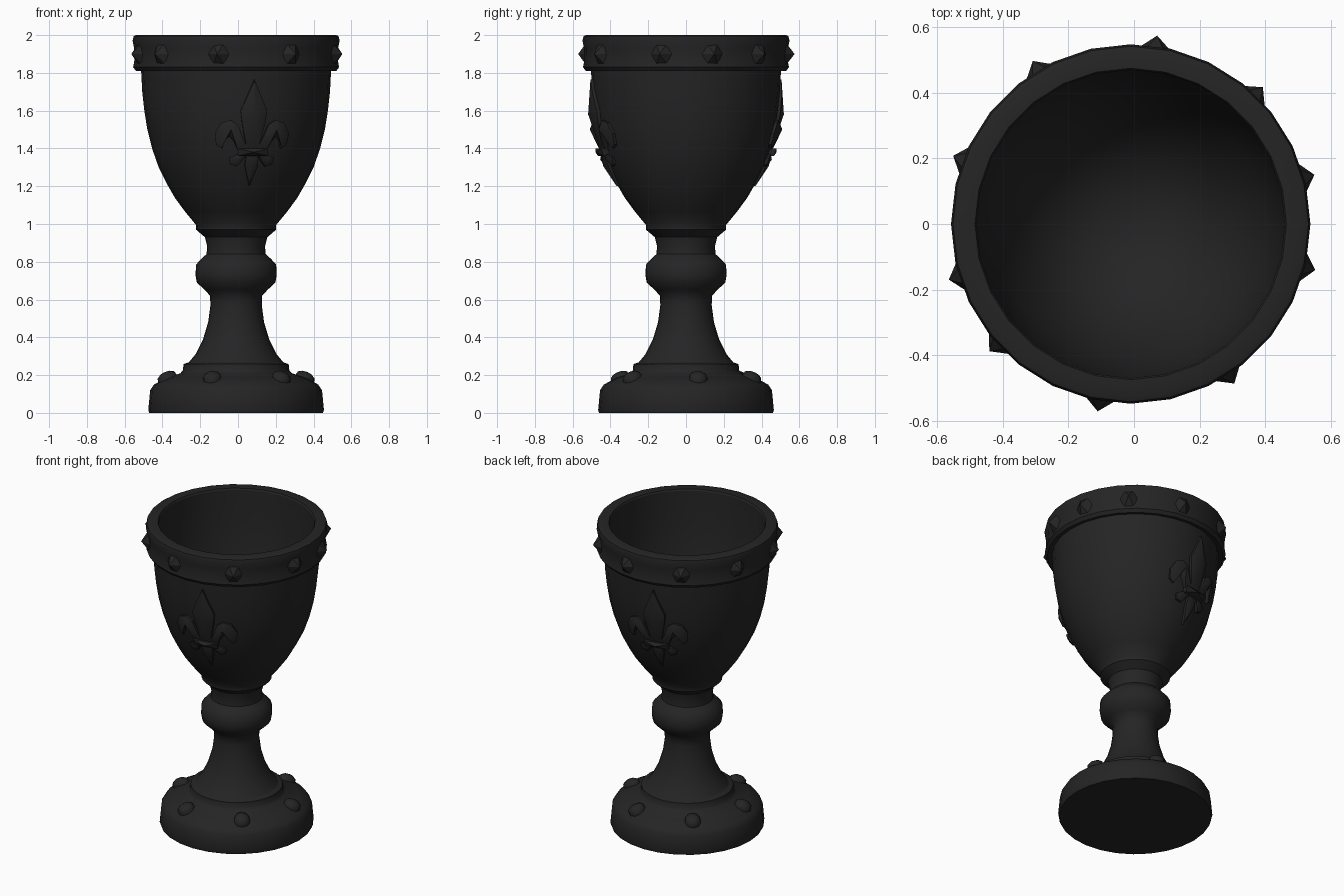
import bpy, bmesh, math
from mathutils import Vector

if "Cube" in bpy.data.objects:
    bpy.data.objects.remove(bpy.data.objects["Cube"])

AX = -0.01          # the cup axis sits slightly left of centre
SIDES = 28

iron = bpy.data.materials.new("dark iron")
iron.diffuse_color = (0.018, 0.018, 0.018, 1)
iron.use_nodes = True
iron.node_tree.nodes["Principled BSDF"].inputs["Base Color"].default_value = iron.diffuse_color


def finish(name, bm, angle=40):
    bmesh.ops.remove_doubles(bm, verts=bm.verts, dist=1e-5)
    me = bpy.data.meshes.new(name)
    bm.to_mesh(me)
    bm.free()
    me.materials.append(iron)
    ob = bpy.data.objects.new(name, me)
    bpy.context.collection.objects.link(ob)
    bpy.ops.object.select_all(action='DESELECT')
    ob.select_set(True)
    bpy.context.view_layer.objects.active = ob
    bpy.ops.object.shade_smooth_by_angle(angle=math.radians(angle))
    return ob


def polar(a, r, z):
    return Vector((AX + r * math.cos(a), r * math.sin(a), z))


def lathe(name, profile):
    """Revolve an (r, z) profile listed bottom-outside to top-inside."""
    bm = bmesh.new()
    rings = []
    for r, z in profile:
        if r == 0:
            rings.append([bm.verts.new((AX, 0, z))] * SIDES)
        else:
            rings.append([bm.verts.new(polar(math.tau * i / SIDES, r, z)) for i in range(SIDES)])
    for lo, hi in zip(rings, rings[1:]):
        for i in range(SIDES):
            j = (i + 1) % SIDES
            quad = list(dict.fromkeys([lo[i], lo[j], hi[j], hi[i]]))
            bm.faces.new(quad)
    return finish(name, bm)


# Foot, stem, bowl and rim share their end rings
lathe("foot", [(0, 0), (0.46, 0), (0.465, 0.015), (0.455, 0.12), (0.435, 0.15), (0.37, 0.185),
               (0.295, 0.21), (0.282, 0.225), (0.278, 0.258), (0.25, 0.268)])
lathe("stem", [(0.25, 0.268), (0.215, 0.31), (0.175, 0.39), (0.148, 0.48), (0.136, 0.57),
               (0.138, 0.62), (0.165, 0.65), (0.208, 0.69), (0.215, 0.73), (0.212, 0.785),
               (0.185, 0.815), (0.157, 0.84), (0.153, 0.88), (0.165, 0.93)])
OUTER = [(0.165, 0.93), (0.212, 0.97), (0.212, 0.995), (0.27, 1.065), (0.325, 1.14),
         (0.365, 1.21), (0.41, 1.3), (0.445, 1.4), (0.47, 1.5), (0.486, 1.6), (0.497, 1.7), (0.503, 1.815)]
lathe("bowl_outside", OUTER)
lathe("rim", [(0.503, 1.815), (0.53, 1.81), (0.545, 1.83), (0.538, 1.87), (0.54, 1.93),
              (0.548, 1.97), (0.542, 1.995), (0.53, 2.0), (0.475, 2.0), (0.47, 1.99)])
lathe("bowl_inside", [(0.47, 1.99), (0.465, 1.8), (0.45, 1.6), (0.41, 1.4), (0.33, 1.22),
                      (0.23, 1.1), (0.12, 1.04), (0, 1.02)])


def bowl_radius(z):
    for (r0, z0), (r1, z1) in zip(OUTER, OUTER[1:]):
        if z0 <= z <= z1:
            return r0 + (r1 - r0) * (z - z0) / (z1 - z0)
    return OUTER[-1][0]


# Pointed studs around the rim
bm = bmesh.new()
for deg in (82, 46, 15, -14, -57, -100, -138, -163, 159, 121):
    a = math.radians(deg)
    tip = bm.verts.new(polar(a, 0.58, 1.9))
    base = [bm.verts.new(polar(a + 0.12 * math.cos(t), 0.53, 1.9 + 0.07 * math.sin(t)))
            for t in (math.tau * k / 6 for k in range(6))]
    for k in range(6):
        bm.faces.new((base[k], base[(k + 1) % 6], tip))
finish("rim_studs", bm, 20)

# Round studs on the foot
bm = bmesh.new()
for k in range(6):
    a = math.radians(10 + 60 * k)
    prev = None
    for rad, h in ((0.05, -0.005), (0.045, 0.017), (0.025, 0.029), (0, 0.033)):
        ring = []
        for i in range(10):
            t = math.tau * i / 10
            dr = rad * math.cos(t)
            side = rad * math.sin(t)
            ring.append(bm.verts.new(polar(a + side / 0.37, 0.37 + dr + h * 0.45, 0.183 - dr * 0.45 + h)))
        if prev:
            for i in range(10):
                j = (i + 1) % 10
                bm.faces.new((prev[i], prev[j], ring[j], ring[i]))
        prev = ring
finish("foot_studs", bm, 50)

# Fleur-de-lis relief: outlines (u, z), each with a raised ridge line
PETAL = [(0, 1.765), (0.035, 1.68), (0.07, 1.6), (0.06, 1.53), (0.03, 1.4),
         (-0.03, 1.4), (-0.06, 1.53), (-0.07, 1.6), (-0.035, 1.68)]
LEAF = [(0.025, 1.4), (0.055, 1.46), (0.08, 1.525), (0.12, 1.55), (0.17, 1.535), (0.2, 1.48),
        (0.19, 1.42), (0.16, 1.4), (0.15, 1.44), (0.125, 1.465), (0.1, 1.44), (0.075, 1.39)]
LEAF_MID = (0.115, 1.5)
BAND = [(-0.075, 1.4), (0.075, 1.4), (0.075, 1.36), (-0.075, 1.36)]
TAIL = [(-0.03, 1.365), (0.03, 1.365), (0.035, 1.31), (0, 1.2), (-0.035, 1.31)]
CURL = [(0.03, 1.365), (0.075, 1.37), (0.12, 1.35), (0.11, 1.315), (0.075, 1.305), (0.05, 1.335)]


def relief(bm, angle, outline, mid, edge_h, mid_h):
    def put(u, z, h):
        r = bowl_radius(z)
        return bm.verts.new(polar(angle + u / r, r + h, z))
    low = [put(u, z, -0.015) for u, z in outline]
    top = [put(u, z, edge_h) for u, z in outline]
    peak = put(*mid, mid_h)
    faces = []
    for i in range(len(low)):
        j = (i + 1) % len(low)
        faces.append(bm.faces.new((low[i], low[j], top[j], top[i])))
        faces.append(bm.faces.new((top[i], top[j], peak)))
    bmesh.ops.recalc_face_normals(bm, faces=faces)
    if peak.normal.dot(peak.co - Vector((AX, 0, peak.co.z))) < 0:
        bmesh.ops.reverse_faces(bm, faces=faces)


for name, deg in (("front_fleur", -79), ("back_fleur", 101)):
    bm = bmesh.new()
    a = math.radians(deg)
    relief(bm, a, PETAL, (0, 1.58), 0.015, 0.045)
    relief(bm, a, BAND, (0, 1.38), 0.035, 0.05)
    relief(bm, a, TAIL, (0, 1.31), 0.015, 0.035)
    for s in (1, -1):
        relief(bm, a, [(s * u, z) for u, z in LEAF], (s * LEAF_MID[0], LEAF_MID[1]), 0.015, 0.04)
        relief(bm, a, [(s * u, z) for u, z in CURL], (s * 0.08, 1.34), 0.015, 0.03)
    bm.normal_update()
    for f in bm.faces:
        f.normal_update()
    bmesh.ops.recalc_face_normals(bm, faces=bm.faces)
    finish(name, bm, 35)
